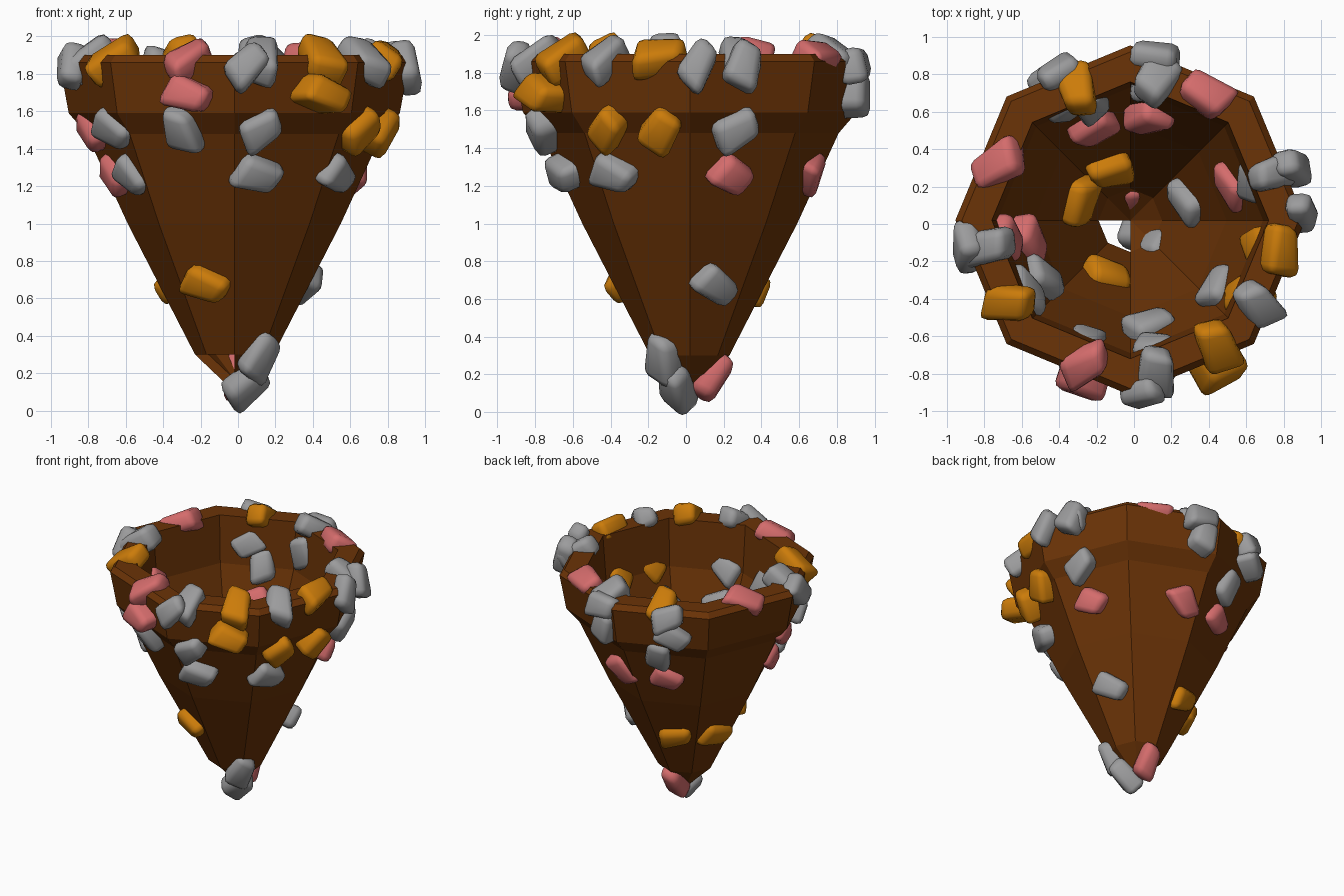
import bpy, bmesh, random
from math import sin, cos, pi, radians
from mathutils import Matrix, Vector

cube = bpy.data.objects.get("Cube")
if cube:
    bpy.data.objects.remove(cube)
random.seed(11)
CENTRE = Vector((-0.02, 0.02, 0))


def material(name, colour):
    m = bpy.data.materials.new(name)
    m.use_nodes = True
    m.diffuse_color = (*colour, 1)
    m.node_tree.nodes["Principled BSDF"].inputs["Base Color"].default_value = (*colour, 1)
    return m


brown = material("cone_brown", (0.145, 0.033, 0.002))
chips = {"grey": material("chip_grey", (0.33, 0.33, 0.335)),
         "pink": material("chip_pink", (0.66, 0.15, 0.15)),
         "amber": material("chip_amber", (0.6, 0.2, 0.003))}


def add_object(name, bm, mat):
    bmesh.ops.recalc_face_normals(bm, faces=bm.faces)
    mesh = bpy.data.meshes.new(name)
    bm.to_mesh(mesh)
    bm.free()
    mesh.materials.append(mat)
    obj = bpy.data.objects.new(name, mesh)
    bpy.context.collection.objects.link(obj)
    return obj


# Hollow eight-sided cone with a thick rim: outside tip, up over the rim, down the inside
profile = [(0, 0.1), (0.21, 0.3), (0.57, 1.0), (0.79, 1.48), (0.885, 1.59),
           (0.935, 1.86), (0.9, 1.9), (0.74, 1.9), (0.71, 1.53), (0.515, 1.03),
           (0.17, 0.33), (0, 0.17)]
bm = bmesh.new()
points = [bm.verts.new((r, 0, z)) for r, z in profile]
edges = [bm.edges.new(pair) for pair in zip(points, points[1:])]
bmesh.ops.spin(bm, geom=points + edges, cent=(0, 0, 0), axis=(0, 0, 1),
               angle=2 * pi, steps=8)
bmesh.ops.remove_doubles(bm, verts=bm.verts, dist=0.001)
bmesh.ops.recalc_face_normals(bm, faces=bm.faces)
# Broken facet at the tip, bridged between the two skins
tip = []
for f in bm.faces:
    c = f.calc_center_median()
    if c.z < 0.32 and c.x < 0 and c.y < 0 and len(f.verts) == 3:
        tip.append(f)
bmesh.ops.delete(bm, geom=tip, context='FACES')
border = [e for e in bm.edges if e.is_boundary]
if border:
    bmesh.ops.bridge_loops(bm, edges=border)
bmesh.ops.translate(bm, verts=bm.verts, vec=CENTRE)
add_object("cone", bm, brown)


# Lumpy rounded chip set through the wall
def chip(name, mat, angle, roll, radius, z, tilt, size):
    a, e = radians(angle), radians(tilt)
    n = Vector((cos(a) * cos(e), sin(a) * cos(e), sin(e)))
    t = Vector((-sin(a), cos(a), 0))
    turn = Matrix((t, n.cross(t), n)).transposed().to_4x4()
    bm = bmesh.new()
    bmesh.ops.create_cube(bm, size=2)
    for v in bm.verts:
        v.co.y *= 0.75 if v.co.x > 0 else 1.0
        v.co.z *= 0.85 if v.co.y > 0 else 1.0
        v.co.x += 0.15 * v.co.y
        v.co += Vector([random.uniform(-0.14, 0.14) for _ in range(3)])
        v.co = Vector((v.co.x * size[0], v.co.y * size[1], v.co.z * size[2]))
    bmesh.ops.bevel(bm, geom=list(bm.edges), offset=0.045, segments=2,
                    profile=0.5, affect='EDGES', clamp_overlap=True)
    place = Matrix.Translation(Vector((cos(a) * radius, sin(a) * radius, z)))
    bm.transform(place @ turn @ Matrix.Rotation(radians(roll), 4, 'Z'))
    for f in bm.faces:
        f.smooth = True
    add_object(name, bm, mat)


# Rings of chips: radius, height, tilt, size, then (angle, roll) for each colour
lump, flat, deep = (0.14, 0.105, 0.085), (0.125, 0.1, 0.075), (0.118, 0.1, 0.125)
rings = {
    "rim_top": (0.79, 1.875, 55, lump, {
        "pink": [(251, 50), (157, -40), (61, 0)],
        "grey": [(278, 80), (327, 70), (20, 85), (189, 90), (81, 70)],
        "amber": [(304, 80), (350, 10), (212, 60), (113, 80)]}),
    "rim_side": (0.9, 1.84, 12, flat, {
        "grey": [(273, 45), (4, 60), (188, -50), (20, 70), (83, 0), (116, 20)]}),
    "rim_lower": (0.82, 1.69, 0, (0.12, 0.095, 0.17), {
        "pink": [(252, -20)], "amber": [(301, -25)], "grey": [(84, 80), (119, -30)]}),
    "under_rim": (0.73, 1.52, -25, deep, {
        "pink": [(187, -45)],
        "grey": [(213, -35), (247, 90), (279, 35), (20, 35), (110, 80)],
        "amber": [(327, 50), (350, 60)]}),
    "upper_wall": (0.61, 1.28, -25, deep, {
        "pink": [(189, -40), (22, -30), (83, -50), (113, -20)],
        "grey": [(211, -45), (279, -20), (324, -25)]}),
    "lower_wall": (0.345, 0.69, -25, (0.12, 0.095, 0.11), {
        "amber": [(243, -25), (157, -15), (114, 15)], "grey": [(24, -30)]}),
    "near_tip": (0.16, 0.29, -20, flat, {"grey": [(313, 70)]}),
    "tip_side": (0.14, 0.19, -35, (0.13, 0.08, 0.075), {"pink": [(90, 90)]}),
    "tip_end": (0.07, 0.14, -40, flat, {"grey": [(305, 60)]}),
}
for ring, (radius, z, tilt, size, colours) in rings.items():
    for colour, spots in colours.items():
        for i, (angle, roll) in enumerate(spots, 1):
            chip(f"{ring}_{colour}_chip_{i}", chips[colour], angle, roll,
                 radius, z, tilt, size)
